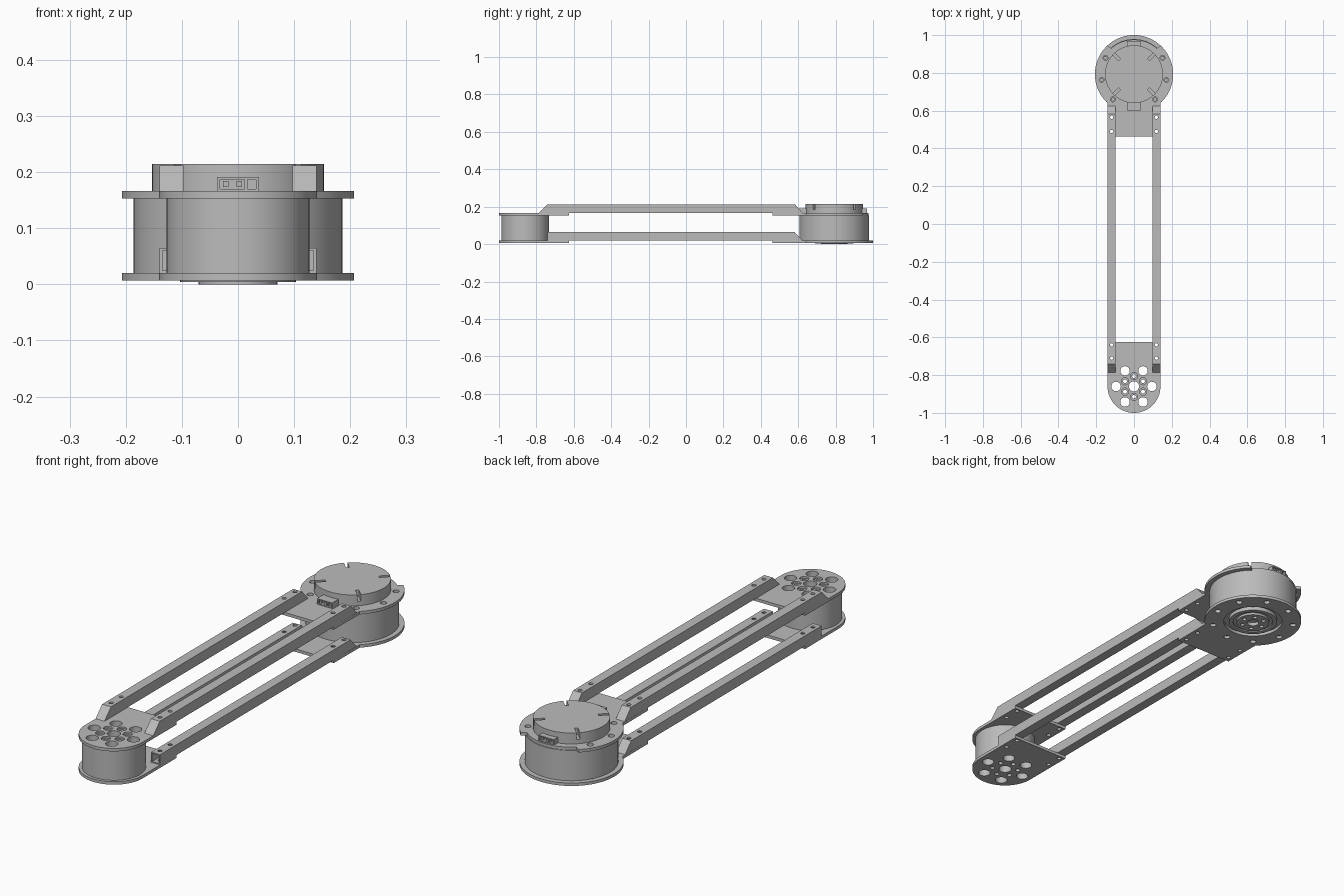
import bpy, bmesh, math
from mathutils import Matrix, Vector

cube = bpy.data.objects.get("Cube")
if cube:
    bpy.data.objects.remove(cube, do_unlink=True)

grey = bpy.data.materials.new("plain grey")
grey.use_nodes = True
grey.diffuse_color = (0.5, 0.5, 0.5, 1)
grey.node_tree.nodes["Principled BSDF"].inputs["Base Color"].default_value = (0.5, 0.5, 0.5, 1)

MOTOR_Y, HUB_Y = 0.793, -0.86
LOW, HIGH = (0.007, 0.02), (0.153, 0.166)      # plate heights
HALF = 0.14                                    # half width of the arm
TUBE_IN = 0.097


def finish(name, bm):
    bmesh.ops.recalc_face_normals(bm, faces=bm.faces)
    mesh = bpy.data.meshes.new(name)
    bm.to_mesh(mesh)
    bm.free()
    mesh.materials.append(grey)
    obj = bpy.data.objects.new(name, mesh)
    bpy.context.collection.objects.link(obj)
    return obj


def prism(name, outline, a, b, axis="z"):
    """Extrude a 2D outline from a to b along z (xy outline) or x (yz outline)."""
    bm = bmesh.new()
    place = (lambda p: (p[0], p[1], a)) if axis == "z" else (lambda p: (a, p[0], p[1]))
    face = bm.faces.new([bm.verts.new(place(p)) for p in outline])
    top = bmesh.ops.extrude_face_region(bm, geom=[face])["geom"]
    move = Vector((0, 0, b - a) if axis == "z" else (b - a, 0, 0))
    bmesh.ops.translate(bm, vec=move, verts=[v for v in top if isinstance(v, bmesh.types.BMVert)])
    return finish(name, bm)


def add_rod(bm, x, y, r, z0, z1, sides=24):
    bmesh.ops.create_cone(bm, cap_ends=True, segments=sides, radius1=r, radius2=r, depth=z1 - z0,
                          matrix=Matrix.Translation((x, y, (z0 + z1) / 2)))


def add_box(bm, x, y, z, turn=0, centre=(0, 0)):
    """Box given by its x, y and z ranges, turned about z at a centre."""
    size = [r[1] - r[0] for r in (x, y, z)]
    mid = [(r[0] + r[1]) / 2 for r in (x, y, z)]
    m = (Matrix.Translation((*centre, 0)) @ Matrix.Rotation(turn, 4, "Z")
         @ Matrix.Translation(mid) @ Matrix.Diagonal((*size, 1)))
    bmesh.ops.create_cube(bm, size=1, matrix=m)


def cylinder(name, y, r, z0, z1):
    bm = bmesh.new()
    add_rod(bm, 0, y, r, z0, z1, 96)
    return finish(name, bm)


def cut(obj, cutter_bm):
    """Subtract the cutter and keep only the resulting mesh."""
    cutter = finish("cutter", cutter_bm)
    mod = obj.modifiers.new("cut", "BOOLEAN")
    mod.operation, mod.solver, mod.object = "DIFFERENCE", "EXACT", cutter
    graph = bpy.context.evaluated_depsgraph_get()
    mesh = bpy.data.meshes.new_from_object(obj.evaluated_get(graph))
    obj.modifiers.clear()
    obj.data = mesh
    bpy.data.objects.remove(cutter, do_unlink=True)


def polar(r, deg, cy):
    a = math.radians(deg)
    return r * math.cos(a), cy + r * math.sin(a)


def screw_holes(bm, ys, xs=(-0.118, 0.118)):
    for x in xs:
        for y in ys:
            add_rod(bm, x, y, 0.009, -0.1, 0.4, 16)


def hub_holes(bm):
    add_rod(bm, 0, HUB_Y, 0.027, -0.1, 0.4)
    for i in range(6):
        add_rod(bm, *polar(0.095, 60 * i, HUB_Y), 0.025, -0.1, 0.4)
        add_rod(bm, *polar(0.055, 60 * i + 30, HUB_Y), 0.01, -0.1, 0.4)


MOTOR_SCREWS, HUB_SCREWS = (0.565, 0.49), (-0.64, -0.71)

# Plates at the hub end
hub_outline = [polar(HALF, 180 + 3 * i, HUB_Y) for i in range(61)] + [(HALF, -0.625), (-HALF, -0.625)]
for name, (z0, z1) in (("lower_hub_plate", LOW), ("upper_hub_plate", HIGH)):
    plate = prism(name, hub_outline, z0, z1)
    bm = bmesh.new()
    hub_holes(bm)
    screw_holes(bm, HUB_SCREWS)
    if z0 == HIGH[0]:                          # counterbores for the bolts
        cut(plate, bm)
        bm = bmesh.new()
        for i in range(6):
            add_rod(bm, *polar(0.055, 60 * i + 30, HUB_Y), 0.019, 0.158, 0.2)
    cut(plate, bm)

# Hub spacer
spacer = cylinder("hub_spacer", HUB_Y, 0.127, LOW[1], HIGH[0])
bm = bmesh.new()
hub_holes(bm)
cut(spacer, bm)


# Plates at the motor end; the upper one is cut back at the rear
def motor_outline(rear_radius):
    arc = [-47 + 274 * i / 137 for i in range(138)]
    pts = [polar(rear_radius if 48 < d < 132 else 0.207, d, MOTOR_Y) for d in arc]
    return pts + [(-HALF, 0.463), (HALF, 0.463)]


for name, (z0, z1), rear, bolts in (("lower_motor_plate", LOW, 0.207, range(-90, 270, 40)),
                                    ("upper_motor_plate", HIGH, 0.183, (-50, -10, 30, 150, 190, 230))):
    plate = prism(name, motor_outline(rear), z0, z1)
    bm = bmesh.new()
    for d in bolts:
        add_rod(bm, *polar(0.174, d, MOTOR_Y), 0.013, -0.1, 0.4)
    screw_holes(bm, MOTOR_SCREWS)
    if z0 == LOW[0]:
        add_rod(bm, 0, MOTOR_Y, 0.125, -0.1, 0.1, 96)
    cut(plate, bm)

# Motor body with bolt sockets
body = cylinder("motor_body", MOTOR_Y, 0.186, LOW[1], HIGH[0])
bm = bmesh.new()
for d in range(-90, 270, 40):
    for z0 in (0, 0.135):
        add_rod(bm, *polar(0.174, d, MOTOR_Y), 0.008, z0, z0 + 0.04, 16)
cut(body, bm)

# Motor cap with four radial slots
cap = cylinder("motor_cap", MOTOR_Y, 0.153, 0.16, 0.214)
bm = bmesh.new()
for k in range(4):
    add_box(bm, (0.108, 0.2), (-0.007, 0.007), (0.185, 0.3), math.radians(45 + 90 * k), (0, MOTOR_Y))
cut(cap, bm)

# Rotor face under the motor, turned from a stepped profile
profile = [(0, 0.015), (0.025, 0.015), (0.025, 0), (0.07, 0), (0.07, 0.01), (0.085, 0.01),
           (0.085, 0.004), (0.103, 0.004), (0.103, 0.03), (0, 0.03)]
bm = bmesh.new()
verts = [bm.verts.new((r, MOTOR_Y, z)) for r, z in profile]
edges = [bm.edges.new(pair) for pair in zip(verts, verts[1:])]
bmesh.ops.spin(bm, geom=verts + edges, cent=(0, MOTOR_Y, 0), axis=(0, 0, 1),
               angle=math.tau, steps=64, use_merge=False)
bmesh.ops.remove_doubles(bm, verts=bm.verts, dist=0.0001)
rotor = finish("rotor_face", bm)
bm = bmesh.new()
for i in range(6):
    add_rod(bm, *polar(0.048, 60 * i, MOTOR_Y), 0.009, -0.05, 0.012, 16)
cut(rotor, bm)

# Plug sockets at the front and rear of the cap
for name, turn, reach in (("front_socket", -90, 0.193), ("rear_socket", 90, 0.176)):
    spin, centre = math.radians(turn), (0, MOTOR_Y)
    bm = bmesh.new()
    add_box(bm, (0.13, reach), (-0.037, 0.037), (0.164, 0.191), spin, centre)
    socket = finish(name, bm)
    bm = bmesh.new()
    add_box(bm, (reach - 0.015, 0.3), (-0.032, 0.012), (0.17, 0.187), spin, centre)
    add_box(bm, (reach - 0.015, 0.3), (0.017, 0.032), (0.17, 0.187), spin, centre)
    cut(socket, bm)
    bm = bmesh.new()
    for y in (-0.022, 0.002):
        add_box(bm, (0.14, reach - 0.002), (y - 0.005, y + 0.005), (0.173, 0.184), spin, centre)
    finish(name + "_pins", bm)

# Square arm tubes, mitred where they meet the round ends
lower = [(-0.74, 0.02), (0.622, 0.02), (0.58, 0.065), (-0.74, 0.065)]
upper = [(-0.787, 0.166), (0.625, 0.166), (0.583, 0.212), (-0.742, 0.212)]
for side, x0 in (("left", TUBE_IN), ("right", -HALF)):
    x1 = x0 + HALF - TUBE_IN
    for name, outline in (("lower", lower), ("upper", upper)):
        tube = prism(f"{side}_{name}_tube", outline, x0, x1, "x")
        if name == "lower":                    # open front end
            bm = bmesh.new()
            add_box(bm, (x0 + 0.005, x1 - 0.005), (-0.9, 0.57), (0.025, 0.06))
            cut(tube, bm)
        bm = bmesh.new()
        screw_holes(bm, MOTOR_SCREWS + HUB_SCREWS, ((x0 + x1) / 2,))
        cut(tube, bm)

# Smooth the round walls, keep the edges crisp
bpy.ops.object.select_all(action="DESELECT")
for obj in bpy.context.collection.objects:
    if obj.type == "MESH" and obj.data.materials and obj.data.materials[0] == grey:
        obj.select_set(True)
        bpy.context.view_layer.objects.active = obj
bpy.ops.object.shade_smooth_by_angle(angle=math.radians(30))
